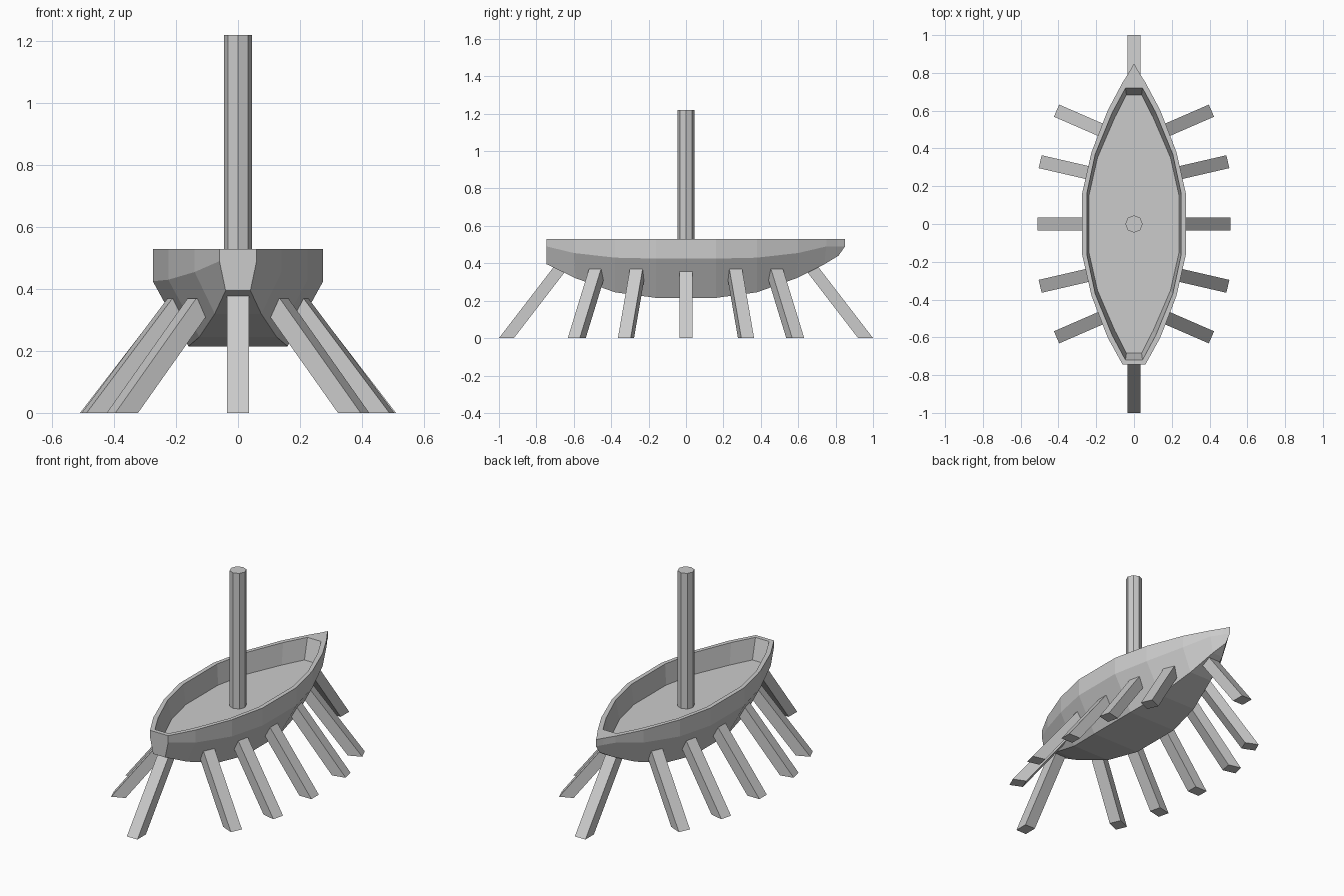
import bpy, bmesh, math
from mathutils import Vector

if "Cube" in bpy.data.objects:
    bpy.data.objects.remove(bpy.data.objects["Cube"])

RIM_Z, DECK_Z = 0.53, 0.41


def make_object(name, bm):
    bmesh.ops.remove_doubles(bm, verts=bm.verts, dist=0.0005)
    bmesh.ops.recalc_face_normals(bm, faces=bm.faces)
    mesh = bpy.data.meshes.new(name)
    bm.to_mesh(mesh)
    bm.free()
    obj = bpy.data.objects.new(name, mesh)
    bpy.context.collection.objects.link(obj)
    return obj


# Hull stations, stern to bow:
# y, half width, chine z, bottom y, bottom half width, bottom z, inner rim y, inner half width
stations = [
    (-0.745, 0.06, 0.49, -0.745, 0.04, 0.395, -0.72, 0.045),
    (-0.60, 0.14, 0.455, -0.59, 0.075, 0.32, -0.59, 0.115),
    (-0.38, 0.225, 0.43, -0.38, 0.125, 0.245, -0.37, 0.205),
    (-0.16, 0.275, 0.425, -0.16, 0.16, 0.215, -0.16, 0.25),
    (0.16, 0.275, 0.425, 0.16, 0.16, 0.215, 0.16, 0.25),
    (0.38, 0.225, 0.43, 0.38, 0.125, 0.245, 0.37, 0.205),
    (0.60, 0.14, 0.455, 0.59, 0.075, 0.32, 0.59, 0.115),
    (0.75, 0.06, 0.49, 0.74, 0.035, 0.395, 0.72, 0.045),
    (0.81, 0.022, 0.49, 0.79, 0.012, 0.425, 0.72, 0.045),
    (0.85, 0.0, 0.49, 0.815, 0.0, 0.44, 0.72, 0.045),
]

# Hull: closed ring of bottom, chine, rim, inner rim and deck edge at each station
bm = bmesh.new()
rings = []
for y, w, zc, yb, wb, zb, yi, wi in stations:
    half = [(wb, yb, zb), (w, y, zc), (w, y, RIM_Z),
            (wi, yi, RIM_Z), (max(wi - 0.012, 0.04), yi * 0.95, DECK_Z)]
    pts = half + [(-x, v, z) for x, v, z in reversed(half)]
    rings.append([bm.verts.new(p) for p in pts])
for a, b in zip(rings, rings[1:]):
    for i in range(10):
        j = (i + 1) % 10
        bm.faces.new((a[i], a[j], b[j], b[i]))
for ring in (rings[0], rings[-1]):
    for i in range(4):
        bm.faces.new((ring[i], ring[i + 1], ring[8 - i], ring[9 - i]))
bmesh.ops.dissolve_degenerate(bm, dist=0.0005, edges=bm.edges)
make_object("hull", bm)

# Mast
mast_bottom, mast_top = 0.39, 1.22
bpy.ops.mesh.primitive_cylinder_add(vertices=8, radius=0.046, depth=mast_top - mast_bottom,
                                    location=(0, 0, (mast_bottom + mast_top) / 2))
bpy.context.object.name = "mast"


def leg(name, foot, angle, top=0.37, slope=0.77, width=0.07, thick=0.08):
    """Slanted square post; foot is the middle of its outer bottom edge."""
    out = Vector((math.cos(angle), math.sin(angle), 0))
    side = Vector((-out.y, out.x, 0)) * width / 2
    outer = Vector(foot)
    inner = outer - out * thick
    up = Vector((0, 0, 1)) - out * slope
    bm = bmesh.new()
    low = [bm.verts.new(p) for p in (outer + side, outer - side, inner - side, inner + side)]
    high = [bm.verts.new(v.co + up * top) for v in low]
    bm.faces.new(low)
    bm.faces.new(high)
    for i in range(4):
        j = (i + 1) % 4
        bm.faces.new((low[i], low[j], high[j], high[i]))
    make_object(name, bm)


# Five legs per side, fanned out toward the ends
for number, (x, y, deg) in enumerate([(0.41, -0.60, -23.5), (0.497, -0.33, -13), (0.51, 0, 0),
                                      (0.497, 0.33, 13), (0.41, 0.60, 23.5)], 1):
    a = math.radians(deg)
    leg(f"right_leg_{number}", (x, y, 0), a)
    leg(f"left_leg_{number}", (-x, y, 0), math.pi - a)

# One leg under each end
leg("bow_leg", (0, 1, 0), math.pi / 2, top=0.40)
leg("stern_leg", (0, -1, 0), -math.pi / 2, top=0.40)
